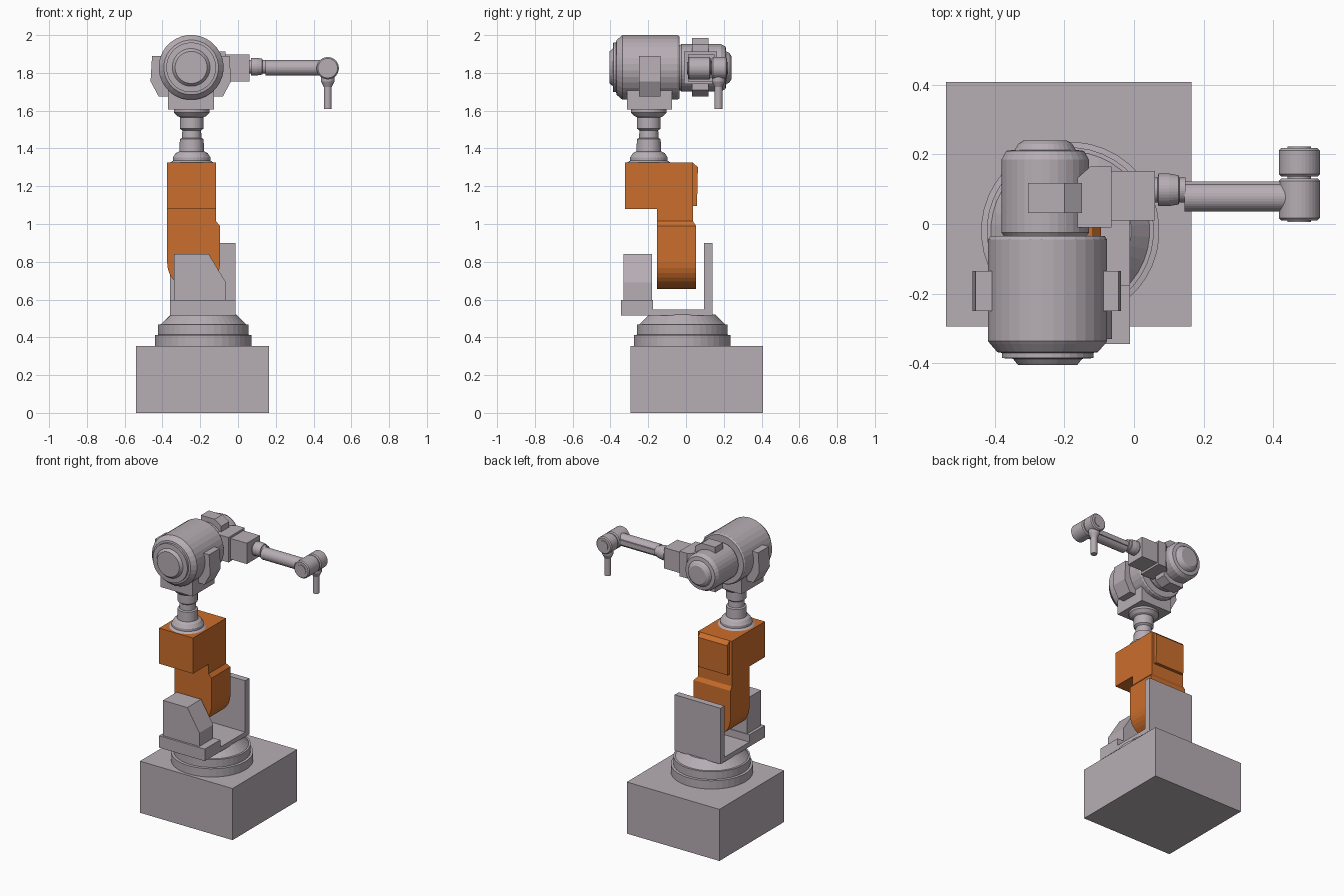
import bpy, bmesh, math
from mathutils import Vector


def material(name, rgb):
    m = bpy.data.materials.new(name)
    m.diffuse_color = (*rgb, 1)
    return m


GREY = material("warm_grey", (0.47, 0.42, 0.455))
ORANGE = material("orange", (0.60, 0.155, 0.025))


def finish(name, bm, mat):
    bmesh.ops.recalc_face_normals(bm, faces=bm.faces)
    me = bpy.data.meshes.new(name)
    bm.to_mesh(me)
    bm.free()
    me.materials.append(mat)
    ob = bpy.data.objects.new(name, me)
    bpy.context.collection.objects.link(ob)
    return ob


def skin(name, rings, mat):
    """Join rings of equal length and cap both ends."""
    bm = bmesh.new()
    vs = [[bm.verts.new(p) for p in ring] for ring in rings]
    n = len(vs[0])
    for a, b in zip(vs, vs[1:]):
        for i in range(n):
            j = (i + 1) % n
            bm.faces.new((a[i], a[j], b[j], b[i]))
    bm.faces.new(vs[0])
    bm.faces.new(vs[-1])
    return finish(name, bm, mat)


def place(axis, u, v, t):
    return Vector({'x': (t, u, v), 'y': (u, t, v), 'z': (u, v, t)}[axis])


def prism(name, axis, pts, lo, hi, mat=GREY):
    return skin(name, [[place(axis, u, v, t) for u, v in pts] for t in (lo, hi)], mat)


def box(name, x, y, z, mat=GREY, top=None):
    """Box from ranges; top gives optional (x, y) ranges of the upper face."""
    rings = []
    for (a, b), h in (((x, y), z[0]), (top or (x, y), z[1])):
        rings.append([(a[0], b[0], h), (a[1], b[0], h), (a[1], b[1], h), (a[0], b[1], h)])
    return skin(name, rings, mat)


def lathe(name, axis, cu, cv, profile, mat=GREY, n=32):
    """Turned part: profile of (radius, position along axis)."""
    ang = [2 * math.pi * (i + 0.5) / n for i in range(n)]
    return skin(name, [[place(axis, cu + r * math.cos(a), cv + r * math.sin(a), t) for a in ang]
                       for r, t in profile], mat)


# Pedestal and turntable
box("pedestal", (-0.54, 0.165), (-0.295, 0.408), (0, 0.355))
lathe("turntable", 'z', -0.183, -0.02,
      [(0.256, 0.355), (0.256, 0.412), (0.24, 0.414), (0.24, 0.467),
       (0.228, 0.468), (0.175, 0.52)], n=40)

# Shoulder bracket with motor housing
box("bracket_floor", (-0.36, -0.012), (-0.18, 0.10), (0.515, 0.547))
box("bracket_step", (-0.36, -0.012), (-0.344, -0.175), (0.515, 0.597))
box("bracket_back_plate", (-0.36, -0.012), (0.095, 0.14), (0.515, 0.90))
prism("shoulder_motor", 'y', [(-0.34, 0.595), (-0.34, 0.84), (-0.155, 0.84),
                              (-0.063, 0.69), (-0.063, 0.595)], -0.33, -0.18)

# Orange lower arm with rounded foot
foot = [(-0.235 + 0.14 * math.cos(a), 0.795 + 0.14 * math.sin(a))
        for a in [math.pi + math.pi * i / 16 for i in range(17)]]
prism("lower_arm", 'y', foot + [(-0.095, 0.99), (-0.375, 0.99)], -0.153, 0.053, ORANGE)
box("lower_arm_chamfer", (-0.375, -0.095), (-0.153, 0.053), (0.99, 1.015), ORANGE,
    top=((-0.375, -0.117), (-0.153, 0.037)))
box("arm_neck", (-0.375, -0.117), (-0.153, 0.037), (1.015, 1.08), ORANGE)
box("arm_head", (-0.375, -0.117), (-0.322, 0.037), (1.08, 1.325), ORANGE)
prism("arm_back_cover", 'x', [(0.03, 1.095), (0.058, 1.095), (0.063, 1.30), (0.037, 1.325),
                              (0.03, 1.325)], -0.358, -0.134, ORANGE)

# Swivel column
lathe("swivel_column", 'z', -0.245, -0.197,
      [(0.115, 1.325), (0.10, 1.335), (0.10, 1.352), (0.085, 1.375), (0.066, 1.385),
       (0.063, 1.45), (0.052, 1.455), (0.05, 1.495), (0.063, 1.505), (0.063, 1.565),
       (0.078, 1.572), (0.095, 1.59), (0.095, 1.607)])

# Elbow housing: saddle, side lugs and large drum
box("saddle", (-0.37, -0.127), (-0.312, -0.075), (1.605, 1.76))
half = [(-0.17, 1.675), (-0.213, 1.755), (-0.205, 1.89)]
prism("drum_lugs", 'y', [(-0.25 + x, z) for x, z in half] +
      [(-0.25 - x, z) for x, z in reversed(half)], -0.25, -0.135)
lathe("large_drum", 'y', -0.248, 1.829,
      [(0.085, -0.405), (0.10, -0.387), (0.132, -0.385), (0.132, -0.37), (0.145, -0.368),
       (0.165, -0.345), (0.172, -0.336), (0.172, -0.045), (0.165, -0.035)])

# Small rear drum with clamp
lathe("small_drum", 'y', -0.255, 1.827,
      [(0.115, -0.04), (0.126, -0.025), (0.126, 0.185), (0.112, 0.21),
       (0.088, 0.213), (0.078, 0.23), (0.062, 0.24)])
prism("drum_clamp", 'y', [(-0.305, 1.675), (-0.20, 1.675), (-0.15, 1.71), (-0.15, 1.95),
                          (-0.20, 1.985), (-0.305, 1.985)], 0.032, 0.118)

# Forearm mount blocks
prism("forearm_mount", 'z', [(-0.165, -0.01), (-0.065, -0.01), (-0.065, 0.165),
                             (-0.125, 0.165), (-0.165, 0.13)], 1.74, 1.912)
box("forearm_block", (-0.07, 0.06), (0.01, 0.152), (1.755, 1.898))

# Wrist collar and forearm tube
lathe("wrist_collar", 'x', 0.098, 1.833,
      [(0.036, 0.055), (0.036, 0.068), (0.047, 0.07), (0.047, 0.10), (0.042, 0.128),
       (0.036, 0.13), (0.036, 0.148)])
lathe("forearm_tube", 'x', 0.077, 1.827, [(0.041, 0.145), (0.041, 0.45)])
box("forearm_rail", (0.145, 0.43), (0.09, 0.122), (1.812, 1.845))

# Wrist joint drums and tool
for name, lo, hi in (("wrist_drum_front", 0.01, 0.131), ("wrist_drum_rear", 0.136, 0.218)):
    lathe(name, 'y', 0.475, 1.825,
          [(0.052, lo), (0.059, lo + 0.007), (0.059, hi - 0.007), (0.052, hi)])
lathe("wrist_pin", 'y', 0.475, 1.825, [(0.034, 0.006), (0.034, 0.222)])
lathe("tool", 'z', 0.475, 0.172,
      [(0.021, 1.608), (0.021, 1.725), (0.036, 1.755), (0.036, 1.81)], n=20)
